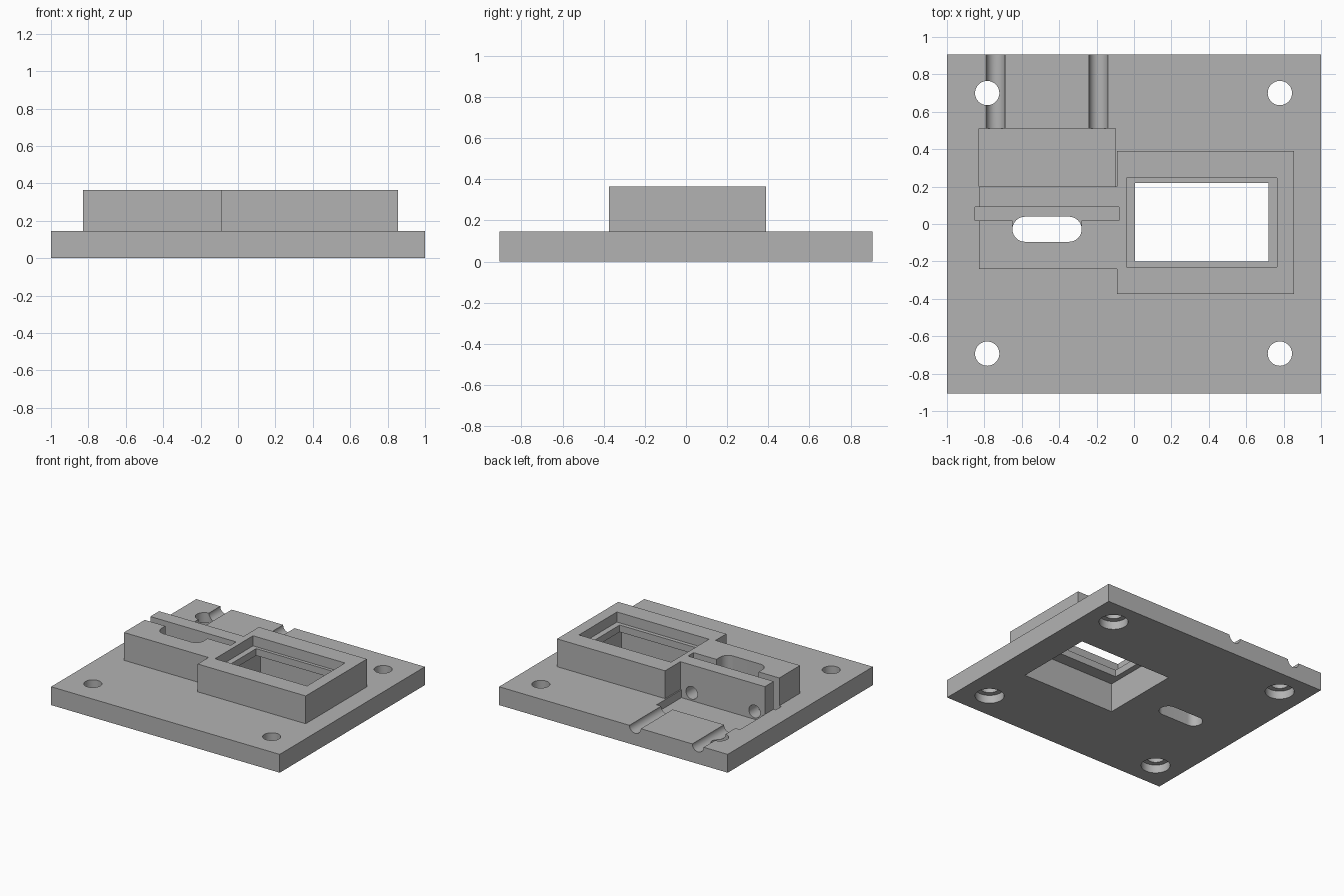
import bpy
from math import radians

if "Cube" in bpy.data.objects:
    bpy.data.objects.remove(bpy.data.objects["Cube"], do_unlink=True)

TOP, BOSS = 0.145, 0.365

grey = bpy.data.materials.new("plain_grey")
grey.use_nodes = True
grey.diffuse_color = (0.45, 0.45, 0.45, 1)
grey.node_tree.nodes["Principled BSDF"].inputs["Base Color"].default_value = (0.45, 0.45, 0.45, 1)


def box(name, x, y, z):
    """Box from (min, max) ranges."""
    bpy.ops.mesh.primitive_cube_add(size=1)
    ob = bpy.context.object
    ob.name = name
    ob.location = [(a + b) / 2 for a, b in (x, y, z)]
    ob.scale = [b - a for a, b in (x, y, z)]
    bpy.ops.object.transform_apply(location=True, rotation=True, scale=True)
    ob.data.materials.append(grey)
    return ob


def rod(name, radius, depth, centre, rotation=(0, 0, 0)):
    bpy.ops.mesh.primitive_cylinder_add(vertices=48, radius=radius, depth=depth,
                                        location=centre, rotation=rotation)
    ob = bpy.context.object
    ob.name = name
    bpy.ops.object.transform_apply(location=True, rotation=True, scale=True)
    ob.data.materials.append(grey)
    return ob


def combine(target, tool, operation="DIFFERENCE"):
    mod = target.modifiers.new(tool.name, "BOOLEAN")
    mod.operation, mod.solver, mod.object = operation, "EXACT", tool
    bpy.context.view_layer.objects.active = target
    bpy.ops.object.modifier_apply(modifier=mod.name)
    bpy.data.objects.remove(tool, do_unlink=True)


# Plate with two raised blocks
plate = box("mounting_plate", (-1, 1), (-0.907, 0.907), (0, TOP))
combine(plate, box("window_block", (-0.09, 0.855), (-0.375, 0.39), (0.05, BOSS)), "UNION")
combine(plate, box("slot_block", (-0.83, -0.05), (-0.24, 0.2), (0.05, BOSS)), "UNION")

# Stepped window: upper recess, through opening, larger lower recess
combine(plate, box("window_opening", (0.005, 0.72), (-0.2, 0.22), (-0.1, 0.5)))
combine(plate, box("upper_recess", (-0.04, 0.765), (-0.23, 0.245), (0.285, 0.5)))
combine(plate, box("lower_recess", (-0.04, 0.775), (-0.3, 0.34), (-0.1, 0.23)))

# Board slot, its front relief and the rounded through hole
combine(plate, box("board_slot", (-0.85, -0.08), (0.02, 0.09), (0.08, 0.5)))
combine(plate, box("slot_relief", (-0.65, -0.28), (-0.028, 0.05), (0.08, 0.5)))
combine(plate, box("oval_middle", (-0.583, -0.347), (-0.095, 0.039), (-0.1, 0.5)))
for x in (-0.583, -0.347):
    combine(plate, rod("oval_end", 0.067, 0.6, (x, -0.028, 0.2)))

# Shallow recess behind the slot block, with two cable channels
combine(plate, box("rear_recess", (-0.83, -0.1), (0.2, 0.51), (0.083, 0.3)))
for x in (-0.74, -0.19):
    combine(plate, rod("cable_channel", 0.05, 0.94, (x, 0.53, TOP), (radians(90), 0, 0)))

# Counterbored corner holes
for x in (-0.785, 0.78):
    for y in (-0.693, 0.7):
        combine(plate, rod("screw_hole", 0.065, 0.6, (x, y, 0.1)))
        combine(plate, rod("screw_head_recess", 0.105, 0.2, (x, y, -0.035)))

bpy.ops.object.select_all(action="DESELECT")
plate.select_set(True)
bpy.context.view_layer.objects.active = plate
bpy.ops.object.shade_smooth_by_angle(angle=radians(30))
